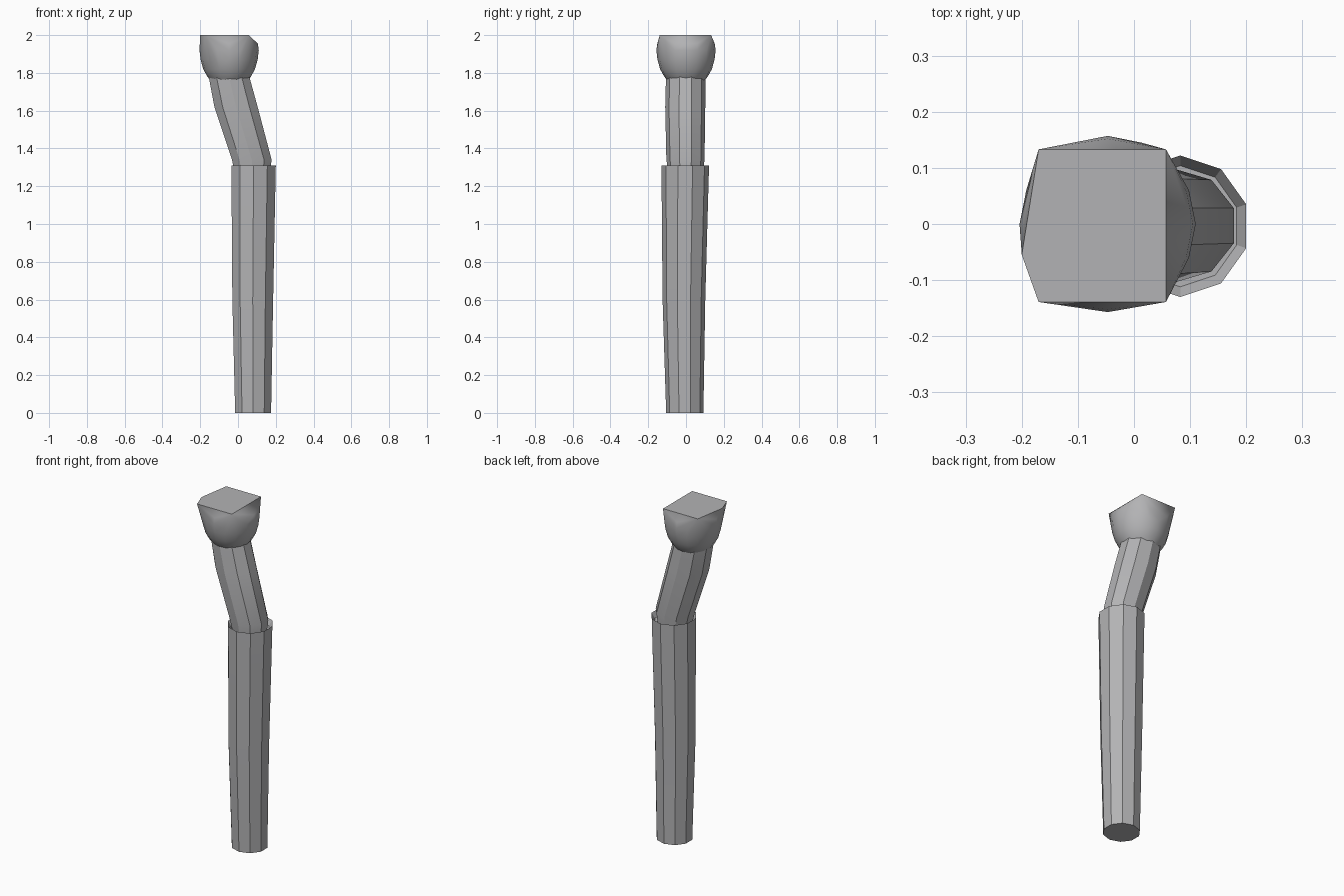
import bpy, bmesh, math

if "Cube" in bpy.data.objects:
    bpy.data.objects.remove(bpy.data.objects["Cube"])

grey = bpy.data.materials.new("plain_grey")
grey.diffuse_color = (0.45, 0.45, 0.46, 1)
grey.use_nodes = True
grey.node_tree.nodes["Principled BSDF"].inputs["Base Color"].default_value = grey.diffuse_color


def ring(x0, x1, y0, y1, z, sides=10, offset=18):
    """Elliptical polygon fitted to x and y limits at height z."""
    cx, cy = (x0 + x1) / 2, (y0 + y1) / 2
    rx, ry = (x1 - x0) / 2, (y1 - y0) / 2
    pts = []
    for i in range(sides):
        a = math.radians(offset + 360 * i / sides)
        # vertices nearest the x axis sit on the x limits
        pts.append((cx + rx * math.cos(a) / math.cos(math.radians(offset)),
                    cy + ry * math.sin(a), z))
    return pts


def finish(name, bm, angle):
    bmesh.ops.recalc_face_normals(bm, faces=bm.faces)
    me = bpy.data.meshes.new(name)
    bm.to_mesh(me)
    bm.free()
    ob = bpy.data.objects.new(name, me)
    bpy.context.collection.objects.link(ob)
    me.materials.append(grey)
    bpy.ops.object.select_all(action='DESELECT')
    ob.select_set(True)
    bpy.context.view_layer.objects.active = ob
    bpy.ops.object.shade_smooth_by_angle(angle=math.radians(angle))
    return ob


def loft(name, rings):
    bm = bmesh.new()
    loops = [[bm.verts.new(p) for p in r] for r in rings]
    for a, b in zip(loops, loops[1:]):
        n = len(a)
        for i in range(n):
            bm.faces.new((a[i], a[(i + 1) % n], b[(i + 1) % n], b[i]))
    bm.faces.new(loops[0][::-1])
    bm.faces.new(loops[-1])
    return finish(name, bm, 30)


# Tapered lower sleeve with a slightly hollow top
loft("lower_sleeve", [
    ring(-0.015, 0.175, -0.105, 0.092, 0.0),
    ring(-0.030, 0.186, -0.124, 0.102, 0.60),
    ring(-0.035, 0.200, -0.130, 0.122, 1.31),
    ring(-0.018, 0.183, -0.112, 0.104, 1.28),
])

# Leaning upper shaft
loft("upper_shaft", [
    ring(-0.010, 0.165, -0.088, 0.085, 1.24),
    ring(-0.032, 0.178, -0.104, 0.098, 1.34),
    ring(-0.125, 0.104, -0.110, 0.102, 1.62),
    ring(-0.155, 0.060, -0.106, 0.102, 1.78),
])

# Rounded head with a flat squared top
bm = bmesh.new()
for z, r in ((1.75, 0.09), (1.78, 0.115), (1.82, 0.137), (1.87, 0.151),
             (1.92, 0.157), (1.955, 0.152)):
    for p in ring(-0.047 - r, -0.047 + r, -r, r, z, 16, 0):
        bm.verts.new(p)
for x, y in ((-0.17, 0.133), (0.057, 0.133), (0.057, -0.139),
             (-0.17, -0.139), (-0.2, -0.055)):
    bm.verts.new((x, y, 2.0))
res = bmesh.ops.convex_hull(bm, input=bm.verts)
junk = set(res["geom_interior"]) | set(res["geom_unused"])
bmesh.ops.delete(bm, geom=[v for v in junk if isinstance(v, bmesh.types.BMVert)],
                 context='VERTS')
finish("head", bm, 30)
